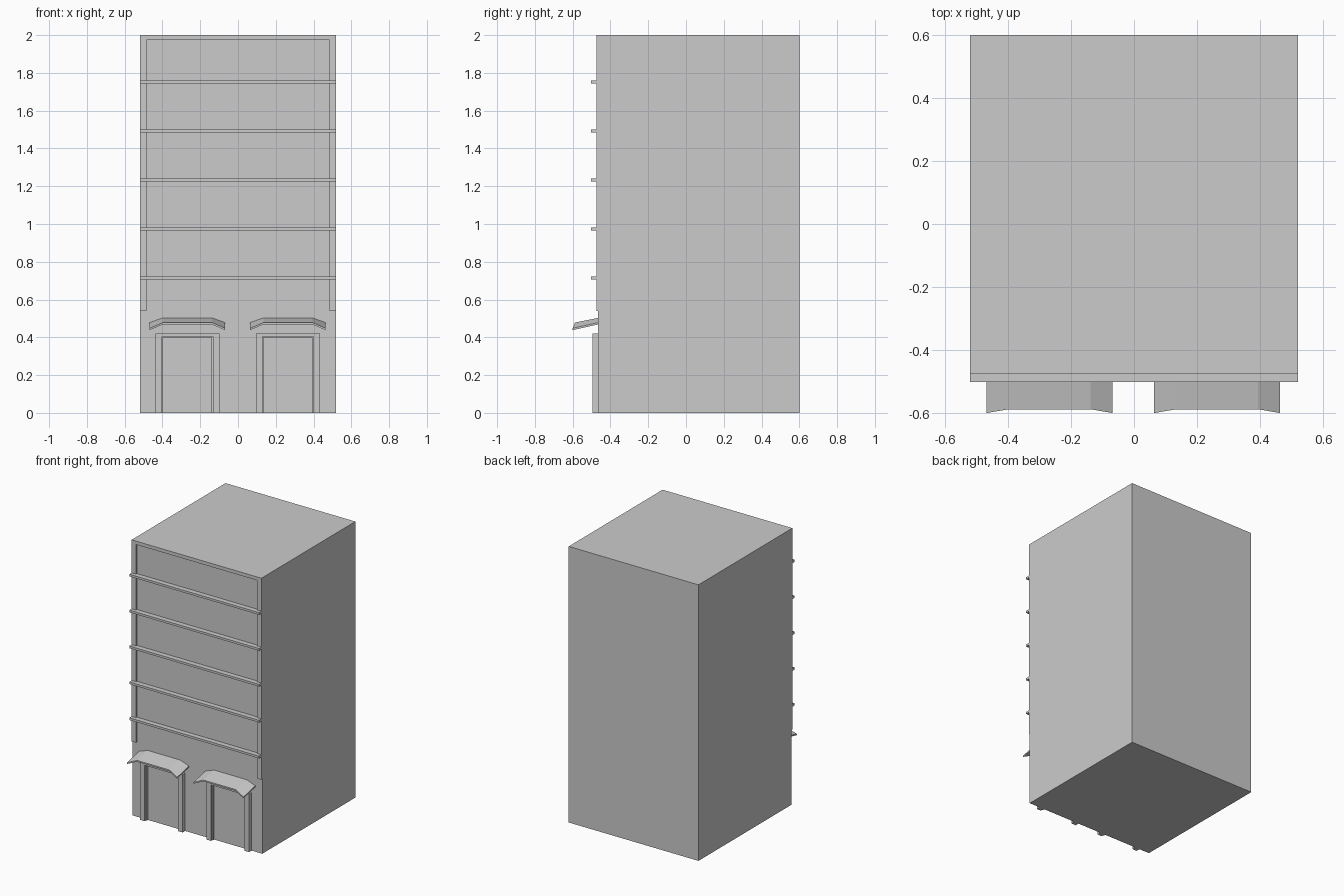
import bpy, bmesh

if "Cube" in bpy.data.objects:
    bpy.data.objects.remove(bpy.data.objects["Cube"])

grey = bpy.data.materials.new("concrete grey")
grey.diffuse_color = (0.6, 0.6, 0.6, 1)
grey.use_nodes = True
grey.node_tree.nodes["Principled BSDF"].inputs["Base Color"].default_value = grey.diffuse_color

WALL = -0.465   # y of the front wall


def finish(name, bm):
    bmesh.ops.recalc_face_normals(bm, faces=bm.faces)
    mesh = bpy.data.meshes.new(name)
    bm.to_mesh(mesh)
    bm.free()
    mesh.materials.append(grey)
    ob = bpy.data.objects.new(name, mesh)
    bpy.context.collection.objects.link(ob)
    return ob


def prism(name, outline, y0, y1):
    """Extrude a front outline of (x, z) points from y0 to y1."""
    bm = bmesh.new()
    face = bm.faces.new([bm.verts.new((x, y0, z)) for x, z in outline])
    ext = bmesh.ops.extrude_face_region(bm, geom=[face])
    moved = [v for v in ext["geom"] if isinstance(v, bmesh.types.BMVert)]
    bmesh.ops.translate(bm, verts=moved, vec=(0, y1 - y0, 0))
    return finish(name, bm)


def box(name, x0, x1, y0, y1, z0, z1):
    return prism(name, [(x0, z0), (x1, z0), (x1, z1), (x0, z1)], y0, y1)


def arch(name, cx, outer, inner, z0, z_in, z_out, y0, y1):
    """Square upside-down U: two posts joined by a top bar."""
    pts = [(-outer, z0), (-inner, z0), (-inner, z_in), (inner, z_in),
           (inner, z0), (outer, z0), (outer, z_out), (-outer, z_out)]
    return prism(name, [(cx + x, z) for x, z in pts], y0, y1)


def awning(name, cx):
    """Sloping canopy sheet with drooping ends."""
    bm = bmesh.new()
    rows = []
    for dz in (0, -0.01):
        for y_mid, y_end, z_mid, z_end in ((WALL, WALL, 0.503, 0.478),
                                           (-0.588, -0.6, 0.478, 0.448)):
            rows.append([bm.verts.new((cx + x, y, z + dz)) for x, y, z in (
                (-0.2, y_end, z_end), (-0.13, y_mid, z_mid),
                (0.13, y_mid, z_mid), (0.2, y_end, z_end))])
    back, front, back_low, front_low = rows
    for a, b in ((back, front), (front, front_low),
                 (front_low, back_low), (back_low, back)):
        for i in range(3):
            bm.faces.new((a[i], a[i + 1], b[i + 1], b[i]))
    for i in (0, 3):
        bm.faces.new((back[i], front[i], front_low[i], back_low[i]))
    return finish(name, bm)


# Main block and the raised facade border
box("building_block", -0.52, 0.52, WALL, 0.6, 0, 2)
arch("facade_border", 0, 0.52, 0.485, 0.54, 1.975, 2, -0.475, WALL)

# Floor ledges
for i in range(5):
    z = 0.705 + 0.26 * i
    box(f"floor_ledge_{i + 1}", -0.52, 0.52, -0.502, WALL, z, z + 0.016)

# Two doorways with canopies
for side, cx in (("left", -0.268), ("right", 0.264)):
    arch(f"{side}_door_frame", cx, 0.17, 0.135, 0, 0.405, 0.42, -0.494, WALL)
    arch(f"{side}_door_inner_trim", cx, 0.135, 0.129, 0, 0.398, 0.405, -0.48, WALL)
    awning(f"{side}_awning", cx)
